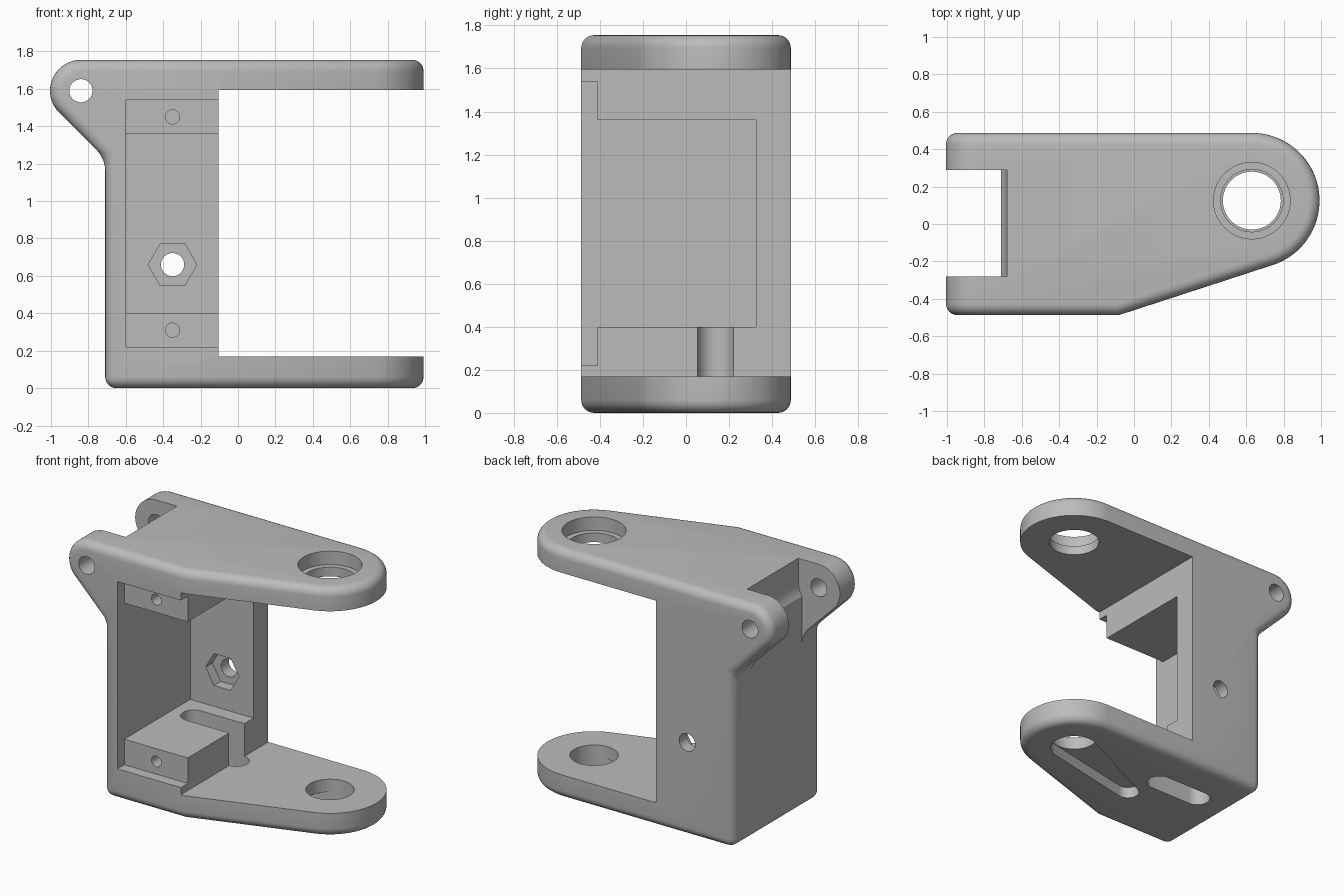
import bpy, bmesh
from math import pi, cos, sin, radians
from mathutils import Vector, Matrix

cube = bpy.data.objects.get("Cube")
if cube:
    bpy.data.objects.remove(cube, do_unlink=True)

grey = bpy.data.materials.new("light_grey")
grey.use_nodes = True
colour = (0.5, 0.5, 0.5, 1)
grey.diffuse_color = colour
grey.node_tree.nodes["Principled BSDF"].inputs["Base Color"].default_value = colour


def arc(cx, cy, r, start, end, steps=32):
    """Points along an arc, angles in degrees."""
    angles = [radians(start + (end - start) * i / steps) for i in range(steps + 1)]
    return [(cx + r * cos(a), cy + r * sin(a)) for a in angles]


def prism(name, outline, axis, low, high):
    """Extrude an outline along y (outline in x, z) or z (outline in x, y)."""
    bm = bmesh.new()
    place = (lambda u, v: (u, low, v)) if axis == "y" else (lambda u, v: (u, v, low))
    face = bm.faces.new([bm.verts.new(place(u, v)) for u, v in outline])
    out = bmesh.ops.extrude_face_region(bm, geom=[face])
    shift = Vector((0, high - low, 0)) if axis == "y" else Vector((0, 0, high - low))
    moved = [g for g in out["geom"] if isinstance(g, bmesh.types.BMVert)]
    bmesh.ops.translate(bm, verts=moved, vec=shift)
    bmesh.ops.recalc_face_normals(bm, faces=bm.faces)
    mesh = bpy.data.meshes.new(name)
    bm.to_mesh(mesh)
    bm.free()
    mesh.materials.append(grey)
    obj = bpy.data.objects.new(name, mesh)
    bpy.context.collection.objects.link(obj)
    return obj


def disc(cx, cy, r, steps=48):
    return arc(cx, cy, r, 0, 360, steps)[:-1]


def rect(u0, u1, v0, v1):
    return [(u0, v0), (u1, v0), (u1, v1), (u0, v1)]


def apply(obj, mod):
    bpy.context.view_layer.objects.active = obj
    bpy.ops.object.modifier_apply(modifier=mod.name)


def combine(obj, tool, operation="DIFFERENCE"):
    mod = obj.modifiers.new("combine", "BOOLEAN")
    mod.operation, mod.solver, mod.object = operation, "EXACT", tool
    apply(obj, mod)
    bpy.data.objects.remove(tool, do_unlink=True)


# Main dimensions
WALL, HALF, TOP = -0.71, 0.487, 1.755
PIVOT = (-0.84, 1.59)
LUG = TOP - PIVOT[1]
BORE = (0.63, 0.125)
TIP = HALF - BORE[1]

# Outer body: side profile crossed with the plan outline
lug_arc = arc(*PIVOT, LUG, 90, 225)
knee = lug_arc[-1][1] - (WALL - lug_arc[-1][0])
profile = [(1.2, 0), (1.2, TOP)] + lug_arc + [(WALL, knee), (WALL, 0)]
plan = [(-1.2, -HALF), (-0.08, -HALF)] + arc(*BORE, TIP, -72.4, 90, 40) + [(-1.2, HALF)]
bracket = prism("clevis_bracket", profile, "y", -1, 1)
combine(bracket, prism("plan_tool", plan, "z", -1, 3), "INTERSECT")

# Rounded outer edges
bevel = bracket.modifiers.new("round", "BEVEL")
bevel.width, bevel.segments = 0.06, 6
bevel.limit_method, bevel.angle_limit = "ANGLE", radians(30)
apply(bracket, bevel)

# Gap between the two arms, then the body cavity and its front recess
combine(bracket, prism("arm_gap", rect(-0.105, 1.2, 0.17, 1.595), "y", -1, 1))
combine(bracket, prism("cavity", rect(-0.6, 0.1, 0.4, 1.36), "y", -1, 0.325))
combine(bracket, prism("front_recess", rect(-0.6, -0.05, 0.22, 1.54), "y", -1, -0.41))

# Hinge notch with a concave floor, and the pin hole through both lugs
notch = [(-1.2, 2), (-1.2, 1.1), (WALL, 1.1)]
notch += [(x, z) for x, z in arc(*PIVOT, 0.16, -35.7, 0, 10)] + [(-0.68, 2)]
combine(bracket, prism("hinge_notch", notch, "y", -0.28, 0.29))
combine(bracket, prism("pin_hole", disc(*PIVOT, 0.062), "y", -1, 1))

# Mounting screw holes, nut trap and back bolt hole
for z in (0.31, 1.45):
    combine(bracket, prism("screw_hole", disc(-0.35, z, 0.038, 24), "y", -0.6, -0.05))
combine(bracket, prism("nut_trap", disc(-0.35, 0.66, 0.13, 6), "y", 0.2, 0.4))
combine(bracket, prism("bolt_hole", disc(-0.35, 0.66, 0.062), "y", 0.2, 1))

# Bearing seat in the upper arm, bore in the lower arm
combine(bracket, prism("upper_bore", disc(*BORE, 0.167), "z", 1.5, 2))
combine(bracket, prism("bearing_seat", disc(*BORE, 0.205), "z", 1.66, 2))
combine(bracket, prism("lower_bore", disc(*BORE, 0.155), "z", -0.5, 0.5))

# Tapered horn recess under the lower arm
horn = arc(*BORE, 0.158, -77, 115, 32) + arc(-0.03, -0.1, 0.075, 115, 283, 20)
combine(bracket, prism("horn_recess", horn, "z", -0.5, 0.08))

# Cable slot through the floor block
slot = arc(-0.11, 0.137, 0.085, -90, 90, 20) + arc(-0.44, 0.137, 0.085, 90, 270, 20)
combine(bracket, prism("cable_slot", slot, "z", -0.5, 0.6))

# Smooth rounds, crisp edges
bpy.ops.object.select_all(action="DESELECT")
bracket.select_set(True)
bpy.context.view_layer.objects.active = bracket
bpy.ops.object.shade_smooth_by_angle(angle=radians(25))
